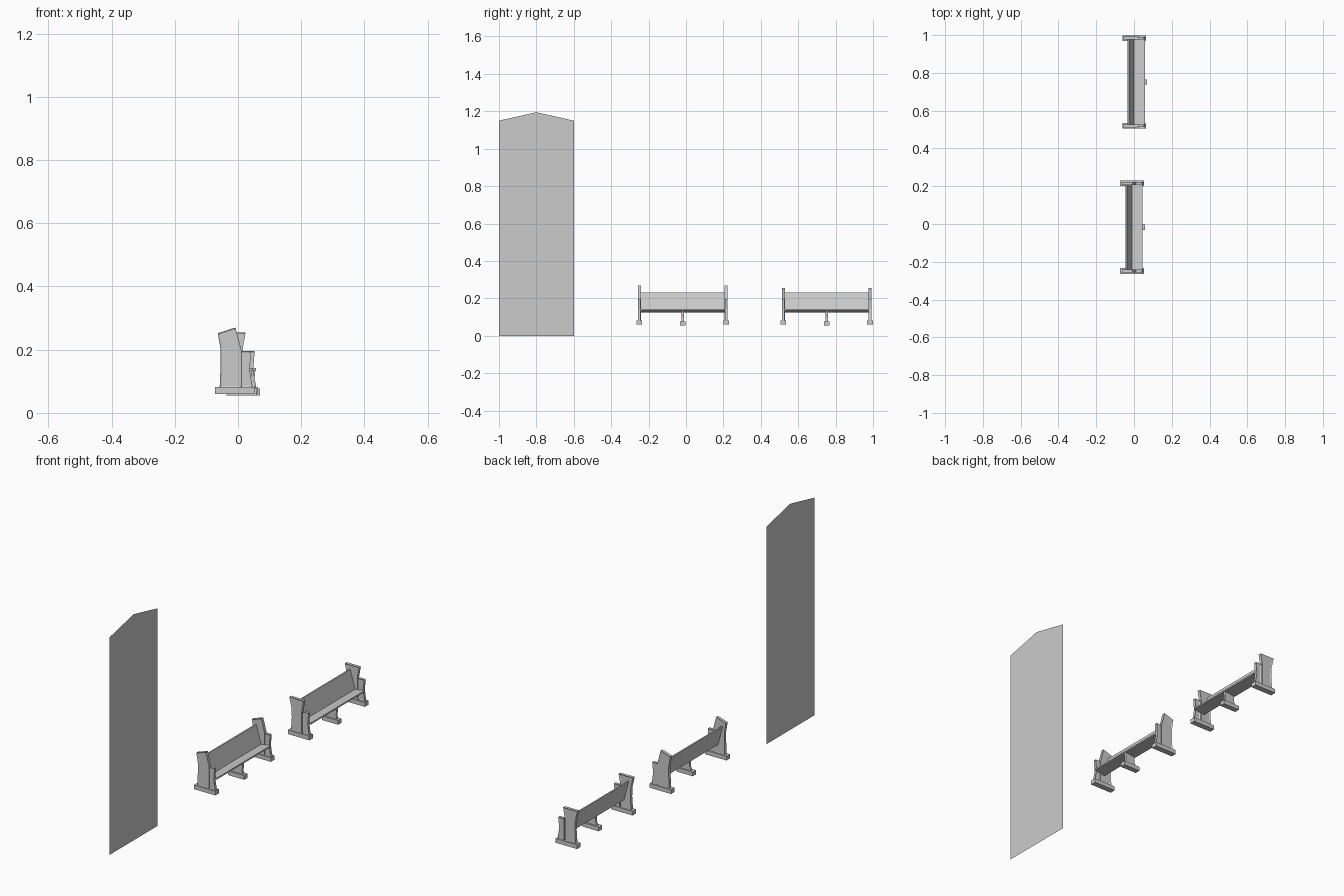
import bpy, bmesh

if "Cube" in bpy.data.objects:
    bpy.data.objects.remove(bpy.data.objects["Cube"])


def finish(bm, name):
    mesh = bpy.data.meshes.new(name)
    bm.to_mesh(mesh)
    bm.free()
    ob = bpy.data.objects.new(name, mesh)
    bpy.context.collection.objects.link(ob)
    return ob


def profile(name, pts, y0, y1, dx=0, rim=0, depth=0):
    """Extrude an x/z outline along y, optionally with recessed faces inside a rim."""
    bm = bmesh.new()
    face = bm.faces.new([bm.verts.new((x + dx, y0, z)) for x, z in pts])
    ext = bmesh.ops.extrude_face_region(bm, geom=[face])
    new = [g for g in ext["geom"] if isinstance(g, bmesh.types.BMVert)]
    bmesh.ops.translate(bm, vec=(0, y1 - y0, 0), verts=new)
    bmesh.ops.recalc_face_normals(bm, faces=bm.faces)
    if rim:
        for f in [f for f in bm.faces if abs(f.normal.y) > 0.9]:
            bmesh.ops.inset_region(bm, faces=[f], thickness=rim, depth=-depth,
                                   use_even_offset=True)
    return finish(bm, name)


def box(x0, x1, z0, z1):
    return [(x0, z0), (x1, z0), (x1, z1), (x0, z1)]


# Outlines of the bench parts, in x and z
SLANTED_END = [(-.058, .08), (.011, .08), (.011, .198), (-.008, .27),
               (-.064, .252), (-.055, .20), (-.055, .15)]
FLAT_END = [(-.060, .08), (.003, .08), (.003, .198), (.013, .255),
            (-.070, .255), (-.057, .20), (-.055, .15)]
ARM = [(.008, .08), (.047, .08), (.041, .11), (.037, .14), (.042, .196), (.008, .196)]
SEAT = [(-.016, .124), (.046, .134), (.046, .142), (-.016, .132)]
BACK = [(-.018, .126), (-.010, .130), (-.038, .230), (-.046, .230)]
MID_LEG = [(-.022, .075), (.046, .075), (.040, .095), (.044, .136), (-.014, .126),
           (-.014, .095)]


def bench(tag, y, dx, end):
    # Seat, backrest and centre support
    profile(f"{tag}_seat", SEAT, y - .225, y + .225, dx)
    profile(f"{tag}_back", BACK, y - .225, y + .225, dx)
    profile(f"{tag}_middle_leg", MID_LEG, y - .006, y + .006, dx)
    profile(f"{tag}_middle_foot", box(-.037, .058, .055, .077), y - .014, y + .014, dx)
    # Matching end panels, arms and feet
    for side, s in (("near", -1), ("far", 1)):
        c = y + s * .232
        profile(f"{tag}_{side}_end_panel", end, c - .008, c + .008, dx, .005, .003)
        profile(f"{tag}_{side}_arm", ARM, c - .007, c + .007, dx, .005, .003)
        profile(f"{tag}_{side}_foot", box(-.073, .052, .06, .082), c - .015, c + .015, dx)


bench("first_bench", -.017, 0, SLANTED_END)
bench("second_bench", .752, .011, FLAT_END)

# Tall flat sheet with a shallow peak
bm = bmesh.new()
bm.faces.new([bm.verts.new((-.05, y, z)) for y, z in
              [(-1, 0), (-.6, 0), (-.6, 1.15), (-.8, 1.195), (-1, 1.15)]])
finish(bm, "flat_panel")
